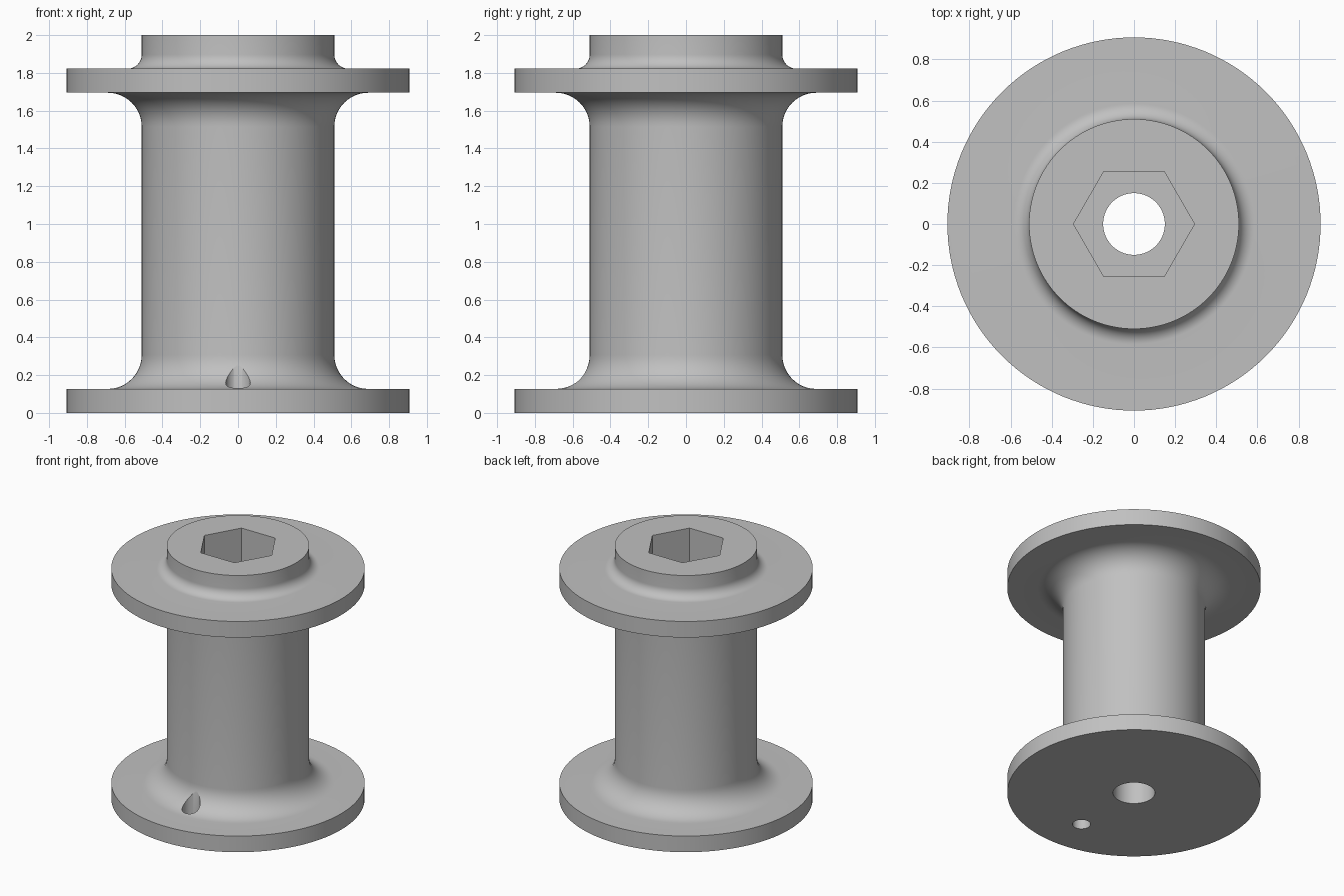
import bpy, bmesh
from math import sin, cos, pi, radians

cube = bpy.data.objects.get("Cube")
if cube:
    bpy.data.objects.remove(cube, do_unlink=True)

grey = bpy.data.materials.new("Light grey")
grey.use_nodes = True
grey.diffuse_color = (0.53, 0.53, 0.53, 1)
grey.node_tree.nodes["Principled BSDF"].inputs["Base Color"].default_value = grey.diffuse_color


def arc(r, z, radius, start, end, steps=12):
    """Fillet points as (radius, height), angles in degrees."""
    angles = [radians(start + (end - start) * i / steps) for i in range(steps + 1)]
    return [(r + radius * cos(a), z + radius * sin(a)) for a in angles]


def lathe(name, profile, sides, centre_y=0):
    """Closed solid turned from a bottom-to-top profile."""
    bm = bmesh.new()
    rings = [[bm.verts.new((r * cos(2 * pi * i / sides),
                            centre_y + r * sin(2 * pi * i / sides), z))
              for i in range(sides)] for r, z in profile]
    bm.faces.new(rings[0][::-1])
    bm.faces.new(rings[-1])
    for low, high in zip(rings, rings[1:]):
        for i in range(sides):
            j = (i + 1) % sides
            bm.faces.new((low[i], low[j], high[j], high[i]))
    mesh = bpy.data.meshes.new(name)
    bm.to_mesh(mesh)
    bm.free()
    mesh.materials.append(grey)
    obj = bpy.data.objects.new(name, mesh)
    bpy.context.collection.objects.link(obj)
    return obj


# Spool: bottom flange, filleted barrel, top flange and collar
flange, barrel, fillet, small = 0.907, 0.51, 0.18, 0.075
base_top, rim_low, rim_high = 0.127, 1.695, 1.822
profile = [(flange, 0), (flange, base_top)]
profile += arc(barrel + fillet, base_top + fillet, fillet, 270, 180)
profile += arc(barrel + fillet, rim_low - fillet, fillet, 180, 90)
profile += [(flange, rim_low), (flange, rim_high)]
profile += arc(barrel + small, rim_high + small, small, 270, 180)
profile += [(barrel, 2)]
spool = lathe("spool", profile, 128)

# Cutters: centre bore, hexagonal socket, and small hole in the lower flange
cutters = [
    lathe("bore_cutter", [(0.15, -0.1), (0.15, 2.1)], 64),
    lathe("hex_socket_cutter", [(0.294, 1.1), (0.294, 2.1)], 6),
    lathe("flange_hole_cutter", [(0.065, -0.1), (0.065, 0.6)], 48, -0.585),
]
bpy.ops.object.select_all(action="DESELECT")
bpy.context.view_layer.objects.active = spool
spool.select_set(True)
for cutter in cutters:
    cutter.hide_render = True
    cut = spool.modifiers.new(cutter.name, "BOOLEAN")
    cut.operation = "DIFFERENCE"
    cut.solver = "EXACT"
    cut.object = cutter
    bpy.ops.object.modifier_apply(modifier=cut.name)
    bpy.data.objects.remove(cutter, do_unlink=True)

bpy.ops.object.shade_smooth_by_angle(angle=radians(30))
